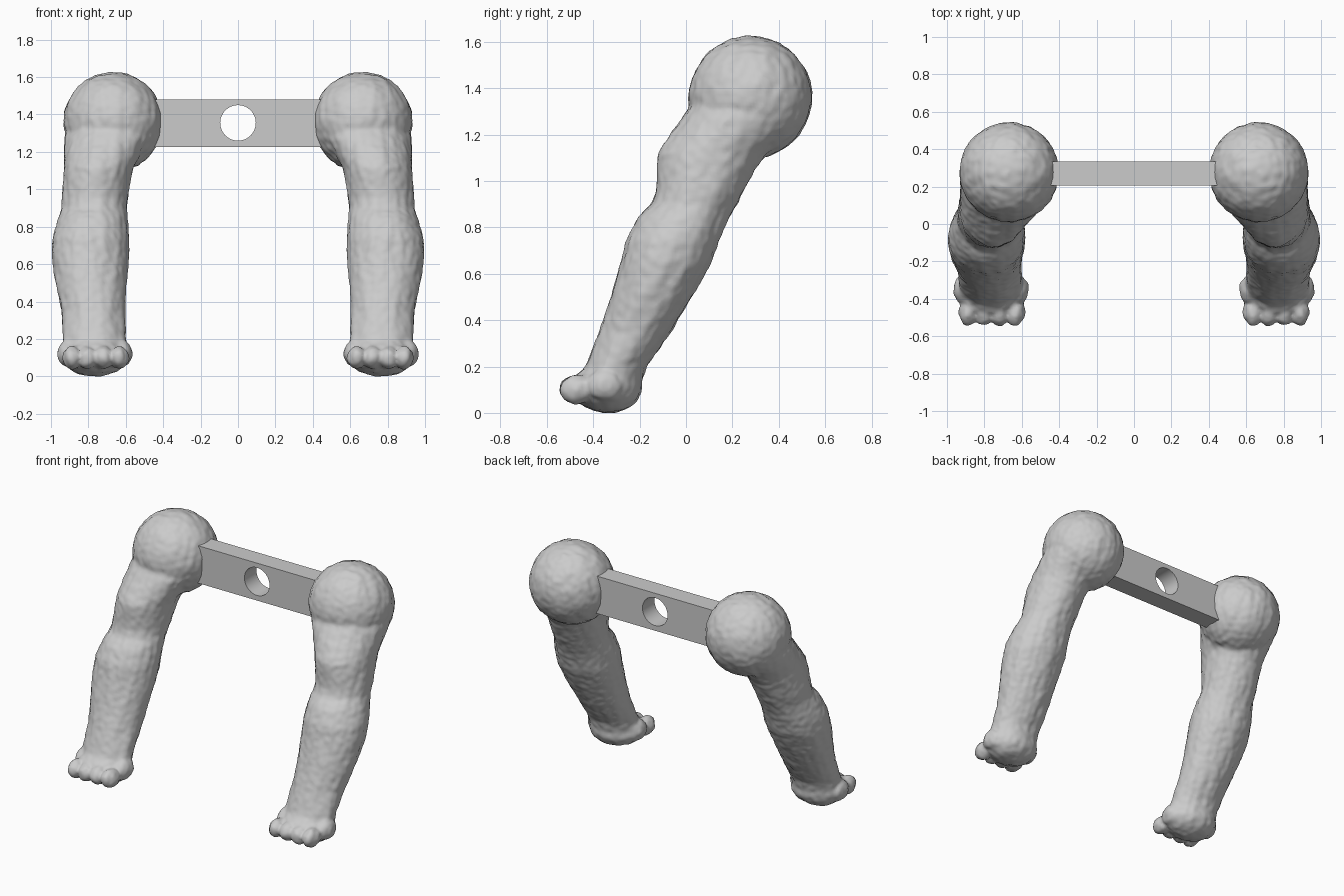
import bpy, bmesh, math
from mathutils import Vector, Matrix, noise

old = bpy.data.objects.get("Cube")
if old:
    bpy.data.objects.remove(old, do_unlink=True)

grey = bpy.data.materials.new("stone grey")
grey.use_nodes = True
grey.diffuse_color = (0.6, 0.6, 0.6, 1)
grey.node_tree.nodes["Principled BSDF"].inputs["Base Color"].default_value = (0.6, 0.6, 0.6, 1)


def add_object(name, mesh):
    obj = bpy.data.objects.new(name, mesh)
    bpy.context.collection.objects.link(obj)
    return obj


def bake(obj):
    """Replace the mesh by its modified version."""
    graph = bpy.context.evaluated_depsgraph_get()
    mesh = bpy.data.meshes.new_from_object(obj.evaluated_get(graph))
    obj.modifiers.clear()
    obj.data = mesh


def blob(bm, centre, radii):
    m = Matrix.Translation(centre) @ Matrix.Diagonal((*radii, 1))
    bmesh.ops.create_icosphere(bm, subdivisions=4, radius=1, matrix=m)


# Leg slices: height, inner x, outer x, front y, back y
SLICES = [
    (1.36, 0.43, 0.91, 0.04, 0.52),
    (1.27, 0.45, 0.93, -0.02, 0.50),
    (1.20, 0.51, 0.93, -0.07, 0.44),
    (1.12, 0.56, 0.93, -0.12, 0.35),
    (1.05, 0.575, 0.935, -0.125, 0.30),
    (0.95, 0.59, 0.945, -0.13, 0.245),
    (0.90, 0.595, 0.945, -0.15, 0.22),
    (0.85, 0.59, 0.96, -0.205, 0.19),
    (0.75, 0.582, 0.99, -0.255, 0.145),
    (0.65, 0.583, 0.995, -0.28, 0.11),
    (0.50, 0.595, 0.975, -0.325, 0.025),
    (0.35, 0.602, 0.945, -0.375, -0.065),
    (0.20, 0.60, 0.935, -0.435, -0.17),
    (0.10, 0.60, 0.93, -0.45, -0.20),
]


def build_leg():
    bm = bmesh.new()
    # Thigh and shin lofted from ellipses
    steps = 40
    rings = []
    for z, x0, x1, y0, y1 in SLICES:
        ring = []
        for i in range(steps):
            a = math.tau * i / steps
            ring.append(bm.verts.new(((x0 + x1) / 2 + (x1 - x0) / 2 * math.cos(a),
                                      (y0 + y1) / 2 + (y1 - y0) / 2 * math.sin(a), z)))
        rings.append(ring)
    for top, low in zip(rings, rings[1:]):
        for i in range(steps):
            j = (i + 1) % steps
            bm.faces.new((top[i], low[i], low[j], top[j]))
    bm.faces.new(rings[0])
    bm.faces.new(rings[-1][::-1])
    bmesh.ops.recalc_face_normals(bm, faces=bm.faces)
    # Hip ball
    blob(bm, (0.667, 0.278, 1.36), (0.266, 0.266, 0.266))
    # Sole, side bulges and toes
    blob(bm, (0.765, -0.34, 0.11), (0.18, 0.15, 0.11))
    for x in (0.625, 0.905):
        blob(bm, (x, -0.35, 0.12), (0.063, 0.08, 0.07))
    for x in (0.635, 0.72, 0.805, 0.885):
        blob(bm, (x, -0.47, 0.10), (0.052, 0.076, 0.062))
    mesh = bpy.data.meshes.new("leg")
    bm.to_mesh(mesh)
    bm.free()
    leg = add_object("left_leg", mesh)

    # Fuse everything into one skin
    fuse = leg.modifiers.new("fuse", "REMESH")
    fuse.mode = "VOXEL"
    fuse.voxel_size = 0.013
    soft = leg.modifiers.new("soften", "SMOOTH")
    soft.factor = 0.5
    soft.iterations = 4
    bake(leg)

    # Grooves running along the leg, plus fine bumps
    along = Vector((0.0, 0.5, 1.0)).normalized()
    moved = []
    for v in leg.data.vertices:
        flat = v.co - along * v.co.dot(along) * 0.85
        h = 0.005 * noise.noise(flat * 24) + 0.004 * noise.noise(v.co * 28)
        moved.append(v.co + v.normal * h)
    for v, co in zip(leg.data.vertices, moved):
        v.co = co
    leg.data.materials.clear()
    leg.data.materials.append(grey)
    leg.data.polygons.foreach_set("use_smooth", [True] * len(leg.data.polygons))
    return leg


left_leg = build_leg()

# Mirrored leg
bm = bmesh.new()
bm.from_mesh(left_leg.data)
bmesh.ops.scale(bm, vec=(-1, 1, 1), verts=bm.verts)
bmesh.ops.reverse_faces(bm, faces=bm.faces)
mirrored = bpy.data.meshes.new("right_leg")
bm.to_mesh(mirrored)
bm.free()
mirrored.materials.clear()
mirrored.materials.append(grey)
add_object("right_leg", mirrored)

# Crossbar with a round hole
bm = bmesh.new()
bmesh.ops.create_cube(bm, size=1, matrix=Matrix.Translation((0, 0.27, 1.353))
                      @ Matrix.Diagonal((0.9, 0.13, 0.256, 1)))
bar_mesh = bpy.data.meshes.new("crossbar")
bm.to_mesh(bar_mesh)
bm.free()
bar = add_object("crossbar", bar_mesh)

bm = bmesh.new()
bmesh.ops.create_cone(bm, cap_ends=True, segments=48, radius1=0.095, radius2=0.095, depth=0.5,
                      matrix=Matrix.Translation((0, 0.27, 1.355)) @ Matrix.Rotation(math.pi / 2, 4, "X"))
cut_mesh = bpy.data.meshes.new("hole_cutter")
bm.to_mesh(cut_mesh)
bm.free()
cutter = add_object("hole_cutter", cut_mesh)
cutter.hide_render = True

hole = bar.modifiers.new("hole", "BOOLEAN")
hole.operation = "DIFFERENCE"
hole.solver = "EXACT"
hole.object = cutter
bake(bar)
bpy.data.objects.remove(cutter, do_unlink=True)
bar.data.materials.clear()
bar.data.materials.append(grey)

# Smooth hole wall, crisp bar edges
bpy.ops.object.select_all(action="DESELECT")
bar.select_set(True)
bpy.context.view_layer.objects.active = bar
bpy.ops.object.shade_smooth_by_angle(angle=math.radians(30))
